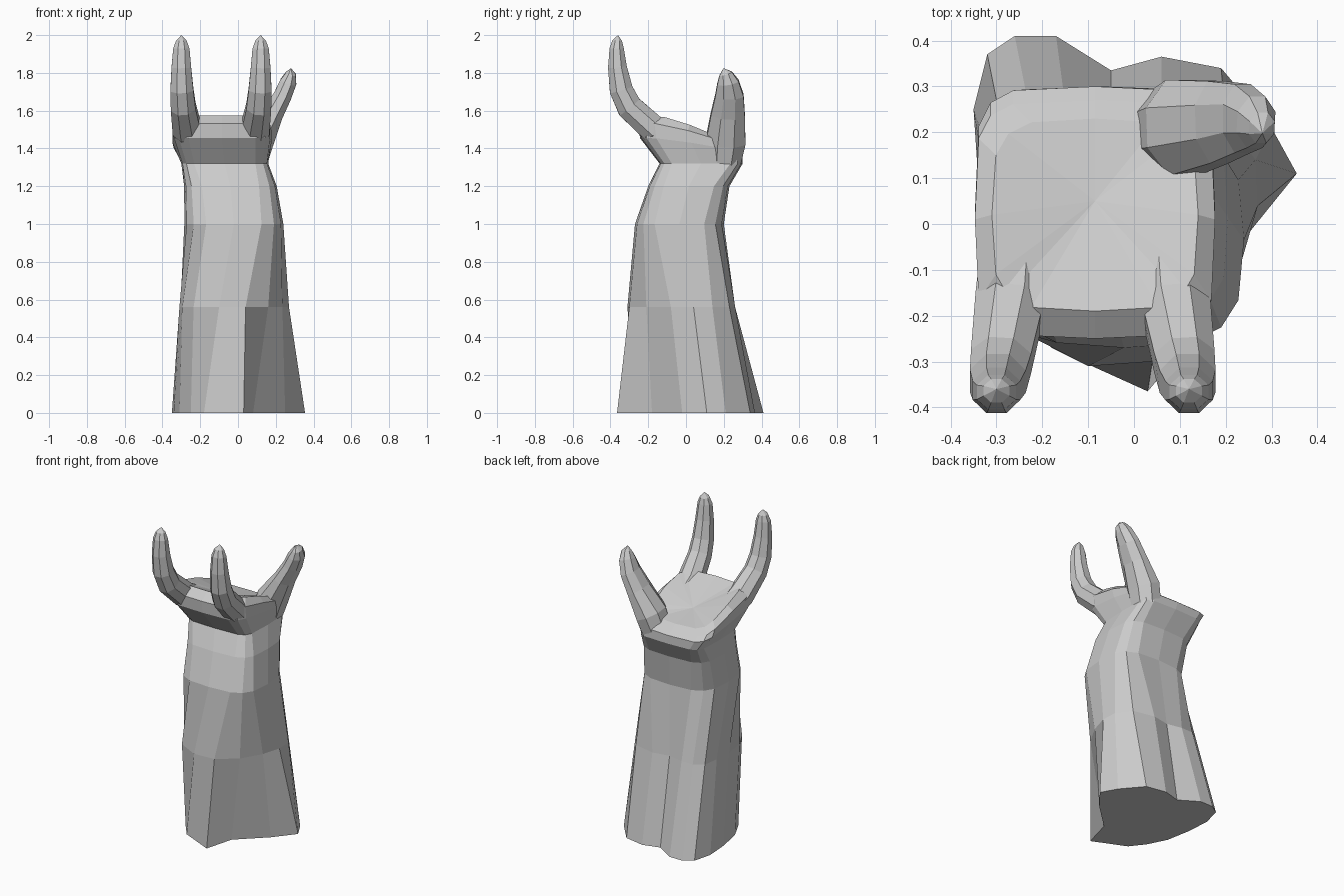
import bpy, bmesh
from math import sin, cos, radians, copysign
from mathutils import Vector

if "Cube" in bpy.data.objects:
    bpy.data.objects.remove(bpy.data.objects["Cube"])


def loft(name, rings, tip):
    """Skin equal-length rings; close the end with a fan to tip."""
    bm = bmesh.new()
    vs = [[bm.verts.new(p) for p in r] for r in rings]
    n = len(vs[0])
    for a, b in zip(vs, vs[1:]):
        for i in range(n):
            j = (i + 1) % n
            bm.faces.new((a[i], a[j], b[j], b[i]))
    bm.faces.new(vs[0][::-1])
    t = bm.verts.new(tip)
    for i in range(n):
        bm.faces.new((vs[-1][i], vs[-1][(i + 1) % n], t))
    bmesh.ops.recalc_face_normals(bm, faces=bm.faces)
    me = bpy.data.meshes.new(name)
    bm.to_mesh(me)
    bm.free()
    ob = bpy.data.objects.new(name, me)
    bpy.context.collection.objects.link(ob)
    return ob


def oval(cx, cy, rx, ry, n, z, slope=0.0, bump=0.0):
    """16-point rounded rectangle, tilted along y and raised at its sides."""
    pts = []
    for i in range(16):
        a = radians(-67.5 + 22.5 * i)
        c, s = cos(a), sin(a)
        x = cx + rx * copysign(abs(c) ** (2 / n), c)
        y = cy + ry * copysign(abs(s) ** (2 / n), s)
        pts.append((x, y, z + slope * (y - cy) + bump * c ** 4))
    return pts


def digit(name, path, side, tip):
    """8-sided bent tube; path rows are x, y, z, half width, half depth."""
    pts = [Vector(p[:3]) for p in path] + [Vector(tip)]
    rings = []
    for i, p in enumerate(path):
        d = (pts[i + 1] - pts[max(i - 1, 0)]).normalized()
        u = (side - d * side.dot(d)).normalized()
        v = d.cross(u)
        rings.append([pts[i] + u * p[3] * cos(radians(22.5 + 45 * k)) * 1.08
                      + v * p[4] * sin(radians(22.5 + 45 * k)) * 1.08
                      for k in range(8)])
    return loft(name, rings, tip)


# forearm: irregular cut base, boxier towards the wrist, then a dished palm
base = [(.03, -.365), (.08, -.18), (.25, -.02), (.355, .11), (.30, .21), (.19, .34),
        (.06, .365), (-.05, .335), (-.17, .41), (-.26, .41), (-.32, .37), (-.35, .25),
        (-.34, .1), (-.31, -.06), (-.25, -.18), (-.18, -.27)]
mid = [(.04, -.30), (.16, -.21), (.235, -.08), (.27, .04), (.265, .14), (.2, .23),
       (.06, .26), (-.05, .24), (-.15, .26), (-.23, .26), (-.29, .22), (-.305, .12),
       (-.31, 0), (-.295, -.13), (-.235, -.24), (-.1, -.31)]
rings = [[(x, y, 0) for x, y in base],
         [(x, y, .56) for x, y in mid],
         oval(-.022, -.035, .262, .235, 3.3, 1.0),
         oval(-.04, .015, .245, .215, 4, 1.2),
         oval(-.07, .08, .23, .22, 5.5, 1.32),
         oval(-.085, .028, .262, .272, 5, 1.415, -.15, .015),
         oval(-.085, .01, .262, .26, 5, 1.465, -.26, .03),
         oval(-.085, .02, .225, .21, 4, 1.50, -.36, .025)]
loft("forearm_and_palm", rings, (-.085, .05, 1.46))

# two front fingers, mirrored about the palm centre
finger = [(-.165, .02, 1.42, .07, .06), (-.180, -.17, 1.50, .076, .074),
          (-.2, -.30, 1.62, .066, .068), (-.207, -.343, 1.71, .061, .062),
          (-.21, -.363, 1.83, .052, .05), (-.21, -.367, 1.93, .043, .038),
          (-.21, -.364, 1.97, .028, .026)]
for s, nm in ((1, "left_finger"), (-1, "right_finger")):
    path = [(-.09 + s * x, *r) for x, *r in finger]
    digit(nm, path, Vector((1, 0, 0)), (-.09 - s * .21, -.36, 2.0))

# thumb leaning out at the back right, with a broad root merging into the palm
thumb = [(.07, .20, 1.33, .09, .085), (.105, .21, 1.44, .105, .085),
         (.183, .222, 1.58, .09, .056), (.237, .23, 1.68, .075, .048),
         (.266, .222, 1.75, .057, .044), (.279, .21, 1.795, .035, .028)]
digit("thumb", thumb, Vector((0, 1, 0)), (.28, .198, 1.825))
